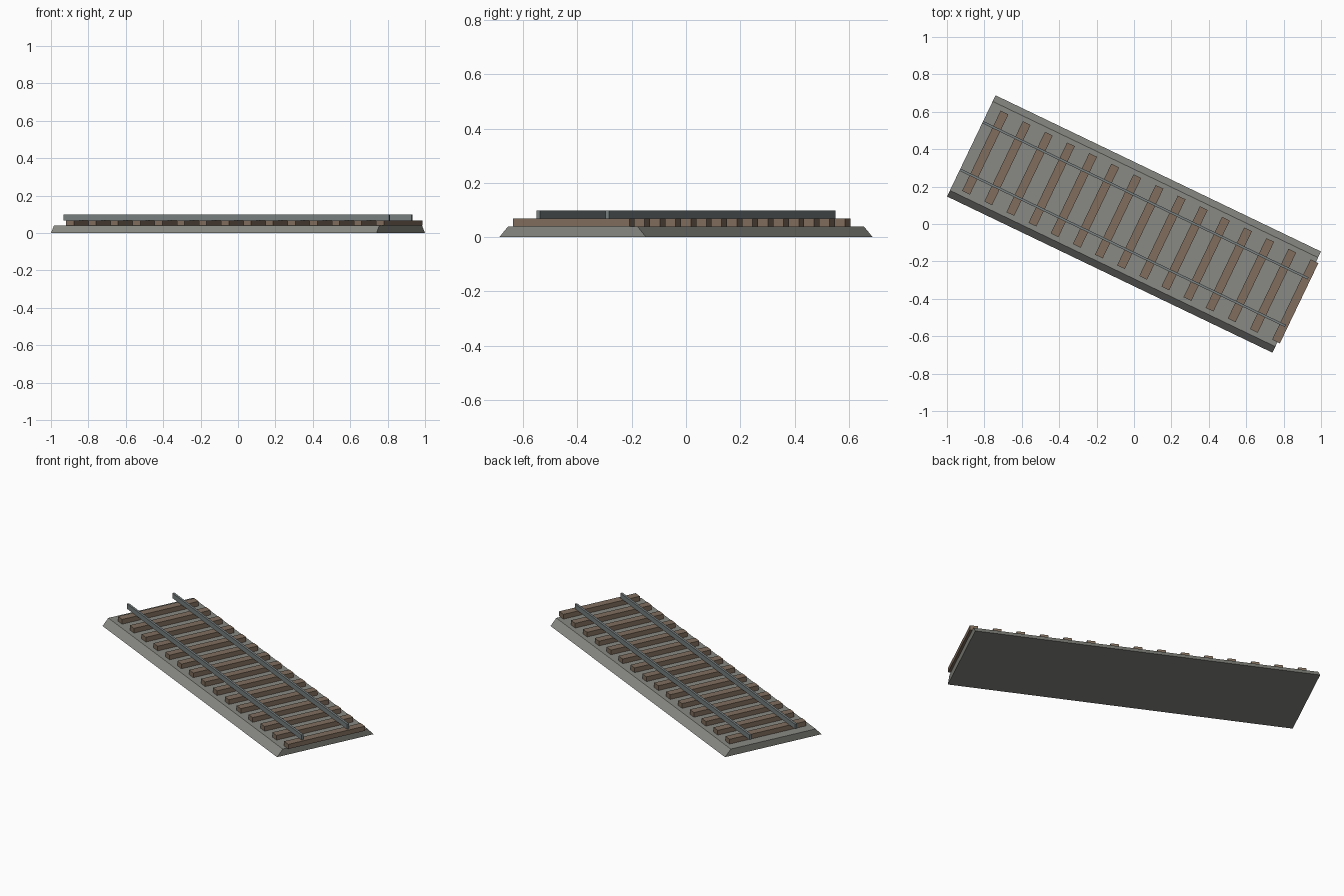
import bpy
import bmesh
import math
from mathutils import Matrix

cube = bpy.data.objects.get("Cube")
if cube:
    bpy.data.objects.remove(cube)

TURN = Matrix.Rotation(math.radians(-25.64), 4, 'Z')
LENGTH = 1.93
BED_TOP, TIE_TOP, RAIL_TOP = 0.04, 0.068, 0.098


def material(name, rgb):
    mat = bpy.data.materials.new(name)
    mat.use_nodes = True
    mat.diffuse_color = (*rgb, 1)
    mat.node_tree.nodes["Principled BSDF"].inputs["Base Color"].default_value = (*rgb, 1)
    return mat


def block(name, mat, centre, size, bottom, top, bevel=0):
    """Box between two heights; its long sides lean in by bevel at the top."""
    bm = bmesh.new()
    bmesh.ops.create_cube(bm, size=1)
    for v in bm.verts:
        high = v.co.z > 0
        side = math.copysign(bevel if high else 0, v.co.y)
        v.co.x = centre[0] + v.co.x * size[0]
        v.co.y = centre[1] + v.co.y * size[1] - side
        v.co.z = top if high else bottom
    bm.transform(TURN)
    mesh = bpy.data.meshes.new(name)
    bm.to_mesh(mesh)
    bm.free()
    mesh.materials.append(mat)
    obj = bpy.data.objects.new(name, mesh)
    bpy.context.collection.objects.link(obj)
    return obj


gravel = material("gravel grey", (0.25, 0.255, 0.23))
wood = material("tie brown", (0.215, 0.155, 0.11))
steel = material("rail steel", (0.19, 0.215, 0.215))

# Gravel bed with sloping long sides
block("track_bed", gravel, (0, 0), (LENGTH, 0.60), 0, BED_TOP, 0.036)

# Evenly spaced wooden ties, the last overhanging the bed end
for i in range(15):
    block(f"tie_{i + 1}", wood, (-0.882 + i * 0.1313, 0), (0.046, 0.476), BED_TOP, TIE_TOP)

# Pair of rails
for name, side in (("rail_front", -1), ("rail_back", 1)):
    block(name, steel, (0, side * 0.141), (LENGTH, 0.013), TIE_TOP, RAIL_TOP)
